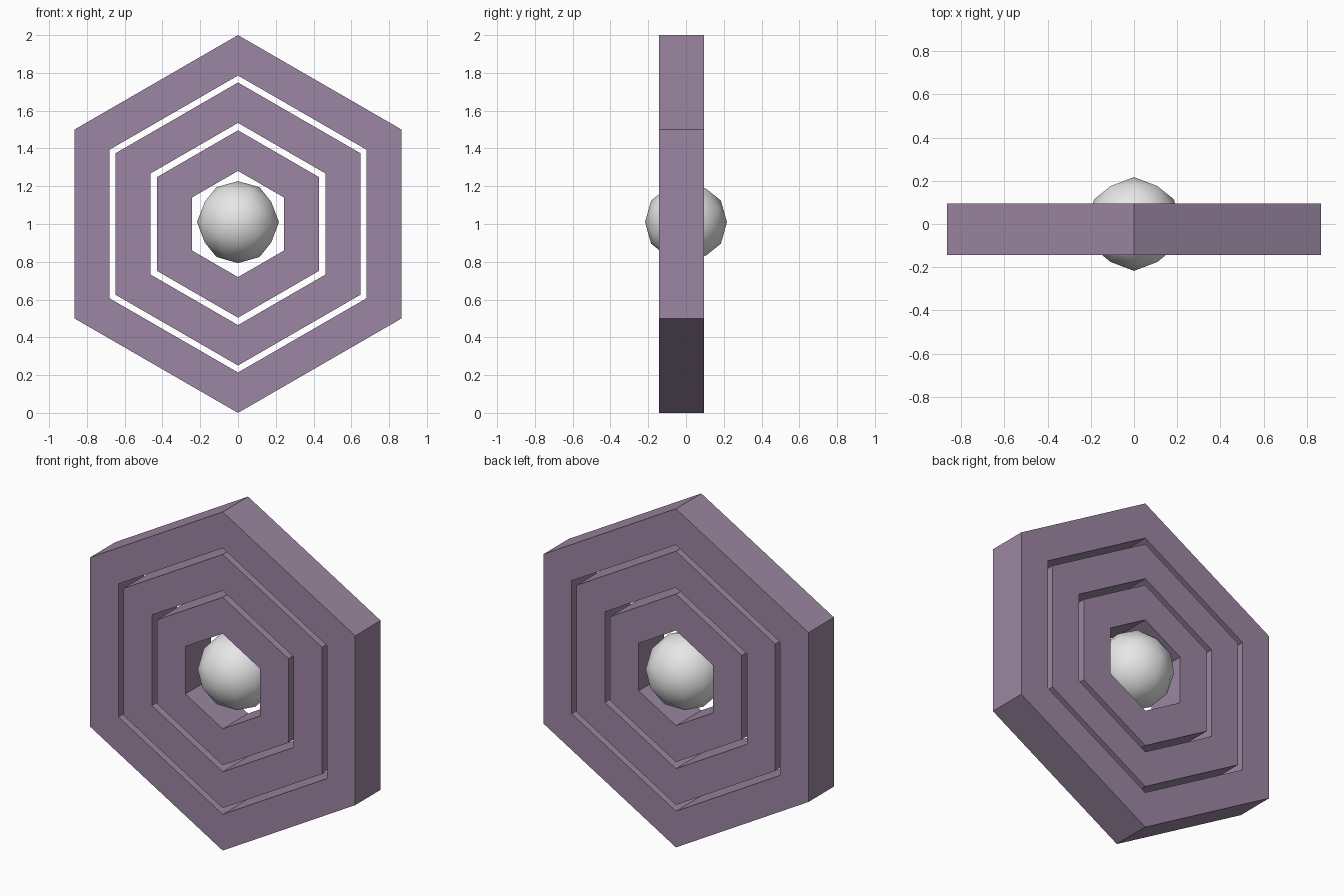
import bpy, bmesh, math
from mathutils import Vector

cube = bpy.data.objects.get("Cube")
if cube:
    bpy.data.objects.remove(cube, do_unlink=True)


def make_material(name, color):
    mat = bpy.data.materials.new(name)
    mat.use_nodes = True
    mat.diffuse_color = (*color, 1)
    bsdf = next(n for n in mat.node_tree.nodes if n.type == 'BSDF_PRINCIPLED')
    bsdf.inputs["Base Color"].default_value = (*color, 1)
    return mat


def make_object(name, bm, mat, location):
    bmesh.ops.recalc_face_normals(bm, faces=bm.faces[:])
    mesh = bpy.data.meshes.new(name)
    bm.to_mesh(mesh)
    bm.free()
    mesh.materials.append(mat)
    obj = bpy.data.objects.new(name, mesh)
    obj.location = location
    bpy.context.collection.objects.link(obj)
    return obj


def hex_ring(name, outer, inner, front, back, mat):
    """Upright hexagonal ring with a rectangular section and a corner on top."""
    bm = bmesh.new()
    section = [(outer, front), (outer, back), (inner, back), (inner, front)]
    loops = []
    for i in range(6):
        a = math.radians(90 + 60 * i)
        loops.append([bm.verts.new((r * math.cos(a), y, r * math.sin(a)))
                      for r, y in section])
    for i in range(6):
        p, q = loops[i], loops[(i + 1) % 6]
        for j in range(4):
            k = (j + 1) % 4
            bm.faces.new((p[j], p[k], q[k], q[j]))
    return make_object(name, bm, mat, (0, 0, 1))


def ball(name, radius, location, mat):
    """Icosahedron from three golden rectangles, subdivided once onto a sphere."""
    bm = bmesh.new()
    phi = (1 + math.sqrt(5)) / 2
    for s in (-1, 1):
        for t in (-phi, phi):
            bm.verts.new((s, 0, t))
            bm.verts.new((0, t, s))
            bm.verts.new((t, s, 0))
    bmesh.ops.convex_hull(bm, input=bm.verts[:])
    bmesh.ops.subdivide_edges(bm, edges=bm.edges[:], cuts=1, use_grid_fill=True)
    for v in bm.verts:
        v.co = Vector(v.co).normalized() * radius
    for f in bm.faces:
        f.smooth = True
    return make_object(name, bm, mat, location)


purple = make_material("dusty purple", (0.33, 0.24, 0.36))
grey = make_material("light grey", (0.8, 0.8, 0.8))

# Three nested hexagonal rings
for name, outer, inner in (("outer_ring", 1.0, 0.786),
                           ("middle_ring", 0.749, 0.535),
                           ("inner_ring", 0.496, 0.281)):
    hex_ring(name, outer, inner, -0.143, 0.094, purple)

# Ball floating in the middle
ball("center_ball", 0.217, (0, 0, 1.01), grey)
